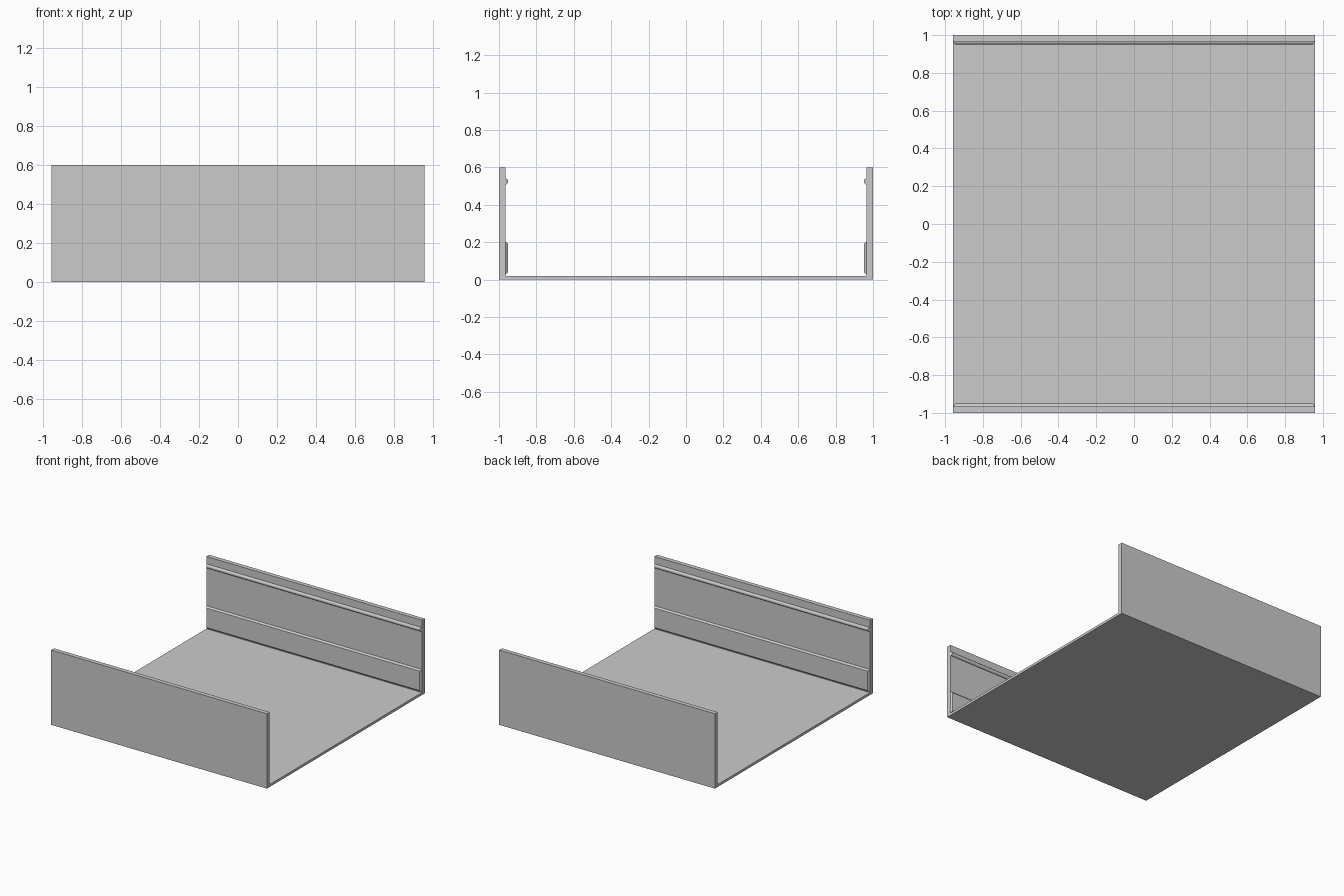
import bpy, bmesh, math

if "Cube" in bpy.data.objects:
    bpy.data.objects.remove(bpy.data.objects["Cube"])

HALF_X = 0.957   # half length of the channel
INNER_Y = 0.965  # inner face of the side walls


def make_object(name, bm):
    bmesh.ops.recalc_face_normals(bm, faces=bm.faces)
    mesh = bpy.data.meshes.new(name)
    bm.to_mesh(mesh)
    bm.free()
    obj = bpy.data.objects.new(name, mesh)
    bpy.context.collection.objects.link(obj)
    return obj


def box(name, lo, hi):
    bm = bmesh.new()
    bmesh.ops.create_cube(bm, size=1)
    for v in bm.verts:
        v.co = [(a + b) / 2 + c * (b - a) for a, b, c in zip(lo, hi, v.co)]
    return make_object(name, bm)


def bar(name, side, profile):
    """Extrude a closed (y, z, end inset) profile along x."""
    bm = bmesh.new()
    ends = [[bm.verts.new((s * (HALF_X - inset), side * y, z)) for y, z, inset in profile]
            for s in (-1, 1)]
    for ring in ends:
        bm.faces.new(ring)
    n = len(profile)
    for i in range(n):
        j = (i + 1) % n
        bm.faces.new((ends[0][i], ends[0][j], ends[1][j], ends[1][i]))
    return make_object(name, bm)


# Floor plate
box("floor", (-HALF_X, -1, 0), (HALF_X, 1, 0.02))

# Chamfered strip near the floor, and rounded bead near the rim
strip = [(0.968, 0.025, 0), (INNER_Y, 0.025, 0), (0.953, 0.037, 0.012),
         (0.953, 0.193, 0.012), (INNER_Y, 0.205, 0), (0.968, 0.205, 0)]
bead = []
for i in range(9):
    a = math.radians(-90 + 22.5 * i)
    bead.append((INNER_Y - 0.014 * math.cos(a), 0.525 + 0.016 * math.sin(a),
                 0.010 * math.cos(a)))
bead = [(0.968, 0.509, 0)] + bead + [(0.968, 0.541, 0)]

for side, label in ((-1, "front"), (1, "back")):
    # Side wall
    y0, y1 = sorted((side * INNER_Y, side * 1.0))
    box(label + "_wall", (-HALF_X, y0, 0.02), (HALF_X, y1, 0.6))
    # Inner ribs
    bar(label + "_lower_strip", side, strip)
    obj = bar(label + "_upper_bead", side, bead)
    bpy.context.view_layer.objects.active = obj
    obj.select_set(True)
    bpy.ops.object.shade_smooth_by_angle(angle=math.radians(30))
    obj.select_set(False)
